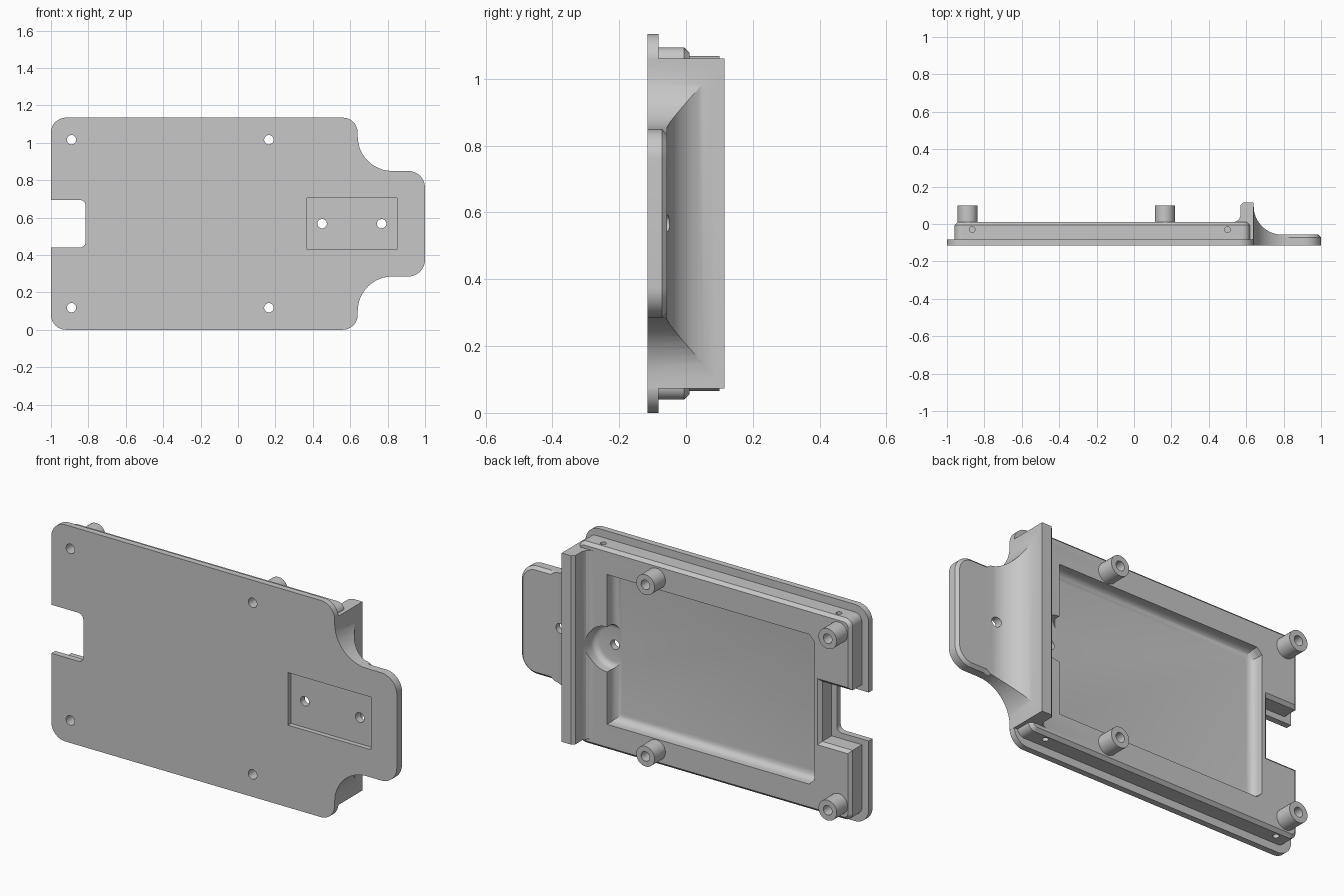
import bpy, bmesh, math
from mathutils import Vector

cube = bpy.data.objects.get("Cube")
if cube:
    bpy.data.objects.remove(cube)

SHADE = (0.57, 0.57, 0.57, 1)
grey = bpy.data.materials.new("plain_grey")
grey.use_nodes = True
grey.diffuse_color = SHADE
grey.node_tree.nodes["Principled BSDF"].inputs["Base Color"].default_value = SHADE

MID = 0.567      # mirror height of the plate
FRONT = -0.115   # front face
TAB = -0.057     # rear face of the tab


def rounded(points, segs=12):
    """Outline with each corner (u, v, radius) replaced by an arc."""
    out = []
    for i, (u, v, r) in enumerate(points):
        p = Vector((u, v))
        if r == 0:
            out.append(p)
            continue
        d1 = (Vector(points[i - 1][:2]) - p).normalized()
        d2 = (Vector(points[(i + 1) % len(points)][:2]) - p).normalized()
        for k in range(segs + 1):
            a = math.pi / 2 * k / segs
            out.append(p + d1 * r * (1 - math.sin(a)) + d2 * r * (1 - math.cos(a)))
    return out


def mirrored(lower):
    """Close a lower half outline with its reflection about MID."""
    return lower + [(u, 2 * MID - v, r) for u, v, r in reversed(lower)]


def circle(u, v, r, n=32):
    return [(u + r * math.cos(2 * math.pi * k / n), v + r * math.sin(2 * math.pi * k / n)) for k in range(n)]


def prism(name, outline, start, end, axis="y", bevel=0, segs=1):
    """Extrude an outline; the bevel goes on the cap at the start."""
    bm = bmesh.new()
    put = (lambda p, t: (p[0], t, p[1])) if axis == "y" else (lambda p, t: (p[0], p[1], t))
    a = [bm.verts.new(put(p, start)) for p in outline]
    b = [bm.verts.new(put(p, end)) for p in outline]
    cap = bm.faces.new(a)
    bm.faces.new(b[::-1])
    for i in range(len(a)):
        j = (i + 1) % len(a)
        bm.faces.new((a[j], a[i], b[i], b[j]))
    bmesh.ops.recalc_face_normals(bm, faces=bm.faces)
    if bevel:
        bmesh.ops.bevel(bm, geom=list(cap.edges), offset=bevel, segments=segs, profile=0.5, affect="EDGES")
    mesh = bpy.data.meshes.new(name)
    bm.to_mesh(mesh)
    bm.free()
    mesh.materials.append(grey)
    obj = bpy.data.objects.new(name, mesh)
    bpy.context.collection.objects.link(obj)
    return obj


def combine(target, tool, operation):
    mod = target.modifiers.new(operation.lower(), "BOOLEAN")
    mod.operation, mod.solver, mod.object = operation, "EXACT", tool
    bpy.context.view_layer.objects.active = target
    bpy.ops.object.modifier_apply(modifier=mod.name)
    bpy.data.objects.remove(tool)


# Thin front flange with an end notch
plate = prism("cover_plate", rounded(mirrored(
    [(-0.815, 0.44, 0.03), (-1, 0.44, 0), (-1, 0, 0.08), (0.64, 0, 0.08)])), FRONT, -0.083)

# Raised body behind the flange
body = prism("body", rounded(mirrored(
    [(-0.785, 0.41, 0), (-0.96, 0.41, 0), (-0.96, 0.04, 0.04), (0.62, 0.04, 0.04)])), 0.01, -0.1, bevel=0.016)
combine(plate, body, "UNION")

# Upright wall with a cove sweeping down to the tab, cut to the tab outline
wall_profile = [(0.53, FRONT), (0.53, 0.01), (0.548, 0.014), (0.562, 0.026), (0.57, 0.045),
                (0.57, 0.1), (0.585, 0.115), (0.64, 0.115)]
wall_profile += [(0.792 - 0.152 * math.cos(t), TAB + 0.152 * (1 - math.sin(t)))
                 for t in [math.pi / 2 * k / 16 for k in range(17)]]
wall_profile += [(1.1, TAB), (1.1, FRONT)]
wall = prism("wall_and_tab", wall_profile, 0.073, 2 * MID - 0.073, axis="z")
trim = prism("trim", rounded(mirrored(
    [(0.4, 0.02, 0), (0.64, 0.02, 0), (0.64, 0.285, 0.185), (1, 0.285, 0.09)])), -0.2, 0.2)
combine(wall, trim, "INTERSECT")

# Chamfer around the rear face of the tab
bm = bmesh.new()
bm.from_mesh(wall.data)
rim = [e for e in bm.edges if all(abs(v.co.y - TAB) < 0.001 and v.co.x > 0.795 for v in e.verts)
       and any(abs(f.normal.y) < 0.1 for f in e.link_faces)]
bmesh.ops.bevel(bm, geom=rim, offset=0.015, segments=1, affect="EDGES")
bm.to_mesh(wall.data)
bm.free()
combine(plate, wall, "UNION")

# Rear pocket with coved floor, and the round relief beside it
pocket_outline = mirrored([(-0.75, 0.205, 0), (-0.72, 0.175, 0), (0.45, 0.175, 0)])
combine(plate, prism("pocket", pocket_outline, -0.055, 0.2, bevel=0.04, segs=6), "DIFFERENCE")
relief = prism("relief", circle(0.45, MID, 0.118, 48), -0.055, 0.2, bevel=0.03, segs=5)
combine(plate, relief, "DIFFERENCE")

# Shallow rectangular recess on the front
recess = prism("recess", [(0.37, 0.43), (0.85, 0.43), (0.85, 0.705), (0.37, 0.705)], -0.2, -0.09)
combine(plate, recess, "DIFFERENCE")

# Rear standoffs and their through holes
for side_x, x in (("end", -0.89), ("middle", 0.165)):
    for side_z, z in (("lower", 0.118), ("upper", 1.016)):
        post = prism(f"{side_z}_{side_x}_standoff", circle(x, z, 0.053), 0.1, 0.0)
        for part in (post, plate):
            combine(part, prism("drill", circle(x, z, 0.025), -0.3, 0.3), "DIFFERENCE")

# Tab screw holes
for x in (0.45, 0.768):
    combine(plate, prism("drill", circle(x, MID, 0.025), -0.3, 0.3), "DIFFERENCE")

# Small blind holes in the long edges
for x in (-0.865, 0.5):
    for z in (0.04, 2 * MID - 0.04):
        combine(plate, prism("drill", circle(x, -0.03, 0.015, 20), z - 0.03, z + 0.03, axis="z"), "DIFFERENCE")

# Smooth the curved surfaces, keep the edges sharp
for obj in bpy.context.view_layer.objects:
    obj.select_set(obj.type == "MESH")
bpy.context.view_layer.objects.active = plate
bpy.ops.object.shade_smooth_by_angle(angle=math.radians(25))
